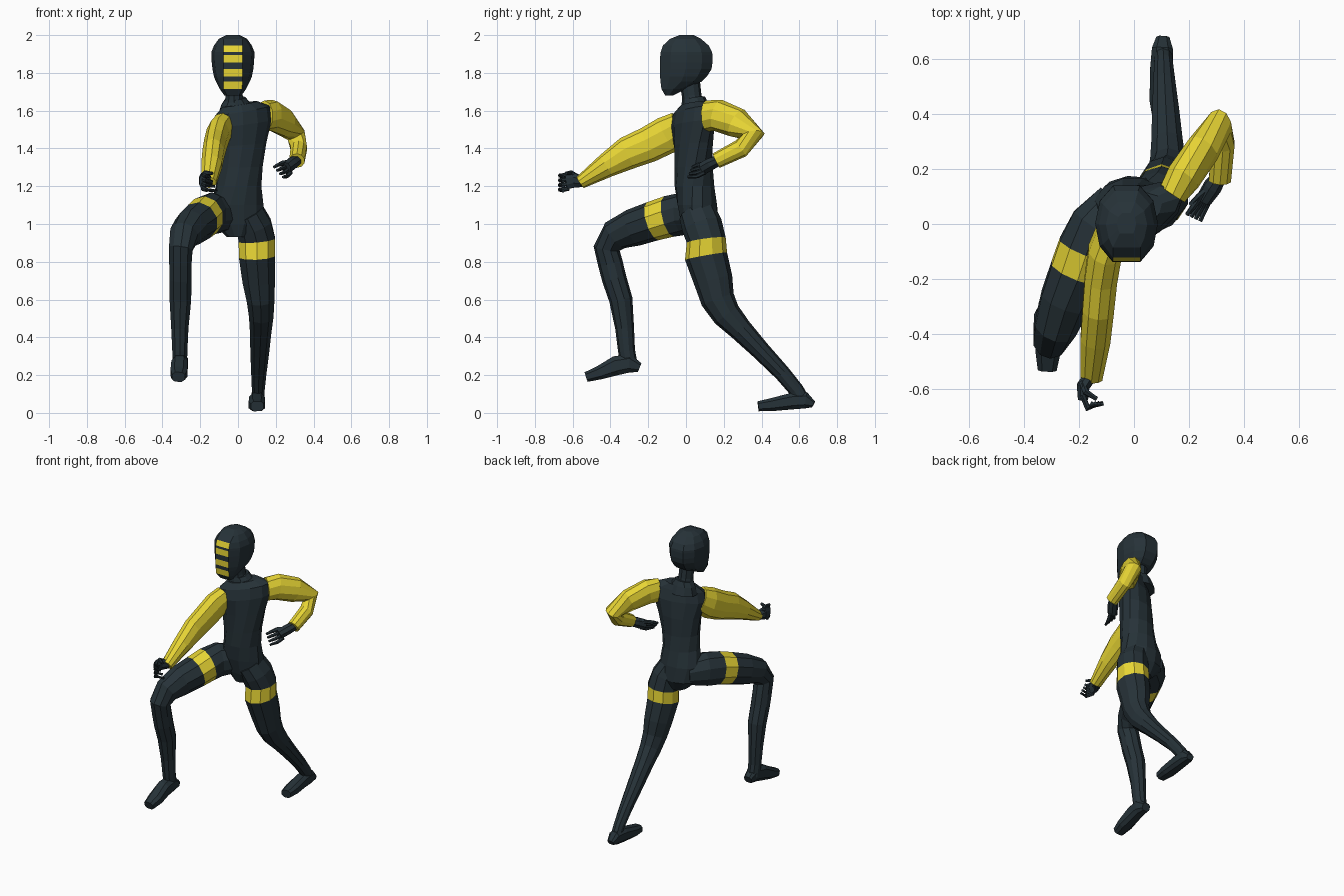
import bpy, bmesh, math
from mathutils import Vector


def material(name, rgb):
    m = bpy.data.materials.new(name)
    m.diffuse_color = (*rgb, 1)
    return m


DARK = material("dark slate", (0.0194, 0.0319, 0.0395))
YELLOW = material("bright yellow", (1.0, 0.831, 0.0437))


def loft(name, rings, base=DARK, accent=None):
    """Skin a list of point rings; accent(i, j) picks yellow faces."""
    bm = bmesh.new()
    rows = [[bm.verts.new(p) for p in r] for r in rings]
    n = len(rows[0])
    for i in range(len(rows) - 1):
        for j in range(n):
            k = (j + 1) % n
            f = bm.faces.new((rows[i][j], rows[i][k], rows[i + 1][k], rows[i + 1][j]))
            f.material_index = 1 if accent and accent(i, j) else 0
    bm.faces.new(rows[0][::-1])
    bm.faces.new(rows[-1])
    bmesh.ops.recalc_face_normals(bm, faces=bm.faces)
    me = bpy.data.meshes.new(name)
    bm.to_mesh(me)
    bm.free()
    me.materials.append(base)
    if accent:
        me.materials.append(YELLOW)
    ob = bpy.data.objects.new(name, me)
    bpy.context.collection.objects.link(ob)
    return ob


def tube(name, path, sides=10, base=DARK, accent=None, power=1.0):
    """Path points are x, y, z, half width, half depth."""
    pts = [Vector(p[:3]) for p in path]
    rings = []
    for i, p in enumerate(path):
        t = (pts[min(i + 1, len(pts) - 1)] - pts[max(i - 1, 0)]).normalized()
        u = (Vector((1, 0, 0)) - t * t.x).normalized()
        v = t.cross(u)
        ring = []
        for j in range(sides):
            a = 2 * math.pi * (j + 0.5) / sides
            c, s = math.cos(a), math.sin(a)
            c = math.copysign(abs(c) ** power, c)
            s = math.copysign(abs(s) ** power, s)
            ring.append(pts[i] + u * c * p[3] + v * s * p[4])
        rings.append(ring)
    return loft(name, rings, base, accent)


# Head with a flat face panel carrying four yellow bars
head = []
for z, yf, yb, hw in [(1.68, -.11, -.07, .045), (1.715, -.13, 0, .07), (1.755, -.135, .085, .09),
                      (1.78, -.137, .11, .1), (1.82, -.138, .135, .108), (1.855, -.138, .14, .112),
                      (1.895, -.136, .14, .114), (1.91, -.134, .138, .114), (1.945, -.122, .12, .1),
                      (1.98, -.085, .08, .075), (2.0, -.035, .04, .035)]:
    d = yb - yf
    half = [(min(.05, hw * .7), yf), (hw * .86, yf + .2 * d), (hw, yf + .5 * d),
            (hw * .85, yf + .8 * d), (hw * .42, yb)]
    ring = half + [(-x, y) for x, y in reversed(half)]
    head.append([(x - .027, y, z) for x, y in ring])
loft("head", head, accent=lambda i, j: j == 9 and i in (1, 3, 5, 7))

# Neck and collar
tube("neck", [(-.02, .04, 1.6, .06, .06), (-.02, .03, 1.68, .047, .052), (-.025, .015, 1.79, .05, .055)])
tube("collar", [(-.01, .05, 1.58, .1, .085), (-.012, .045, 1.635, .08, .07), (-.015, .04, 1.665, .056, .062)])

# Torso: ellipses that twist and tilt towards the shoulders
torso = []
for z, cx, cy, a, b, twist, tilt in [
        (.93, 0, .07, .06, .07, 0, 0), (1.0, .005, .075, .14, .1, -5, 0), (1.1, -.005, .06, .145, .108, 0, 0),
        (1.2, .003, .045, .122, .105, 8, 0), (1.3, .01, .04, .122, .1, 16, .03),
        (1.42, .018, .04, .138, .098, 24, .08), (1.53, .022, .035, .172, .092, 30, .12),
        (1.6, .025, .035, .162, .075, 30, .16), (1.635, .01, .04, .1, .06, 30, .16)]:
    w = math.radians(twist)
    ring = []
    for j in range(12):
        q = 2 * math.pi * (j + .5) / 12
        lx, ly = a * math.cos(q), b * math.sin(q)
        ring.append((cx + lx * math.cos(w) - ly * math.sin(w),
                     cy + lx * math.sin(w) + ly * math.cos(w), z + tilt * lx))
    torso.append(ring)
loft("torso", torso)

# Legs with yellow thigh bands
band = lambda i, j: i == 2
tube("right_leg", [
    (-.06, .07, 1.05, .09, .09), (-.14, -.01, 1.055, .1, .113), (-.175, -.09, 1.04, .105, .11),
    (-.205, -.175, 1.015, .105, .105), (-.25, -.28, .98, .095, .1), (-.285, -.375, .94, .08, .085),
    (-.303, -.42, .87, .066, .07), (-.305, -.4, .79, .062, .066), (-.305, -.38, .71, .062, .065),
    (-.305, -.345, .6, .06, .062), (-.308, -.325, .45, .048, .05), (-.308, -.315, .33, .042, .045),
    (-.308, -.3, .25, .04, .045)], accent=band)
tube("left_leg", [
    (.05, .06, 1.06, .09, .1), (.085, .085, .99, .097, .108), (.1, .107, .915, .102, .104),
    (.1, .106, .83, .1, .113), (.11, .145, .7, .09, .103), (.12, .168, .6, .077, .09),
    (.123, .215, .52, .068, .077), (.12, .29, .44, .06, .062), (.115, .4, .325, .052, .05),
    (.11, .51, .21, .042, .043), (.107, .585, .12, .035, .04), (.105, .61, .08, .035, .038)], accent=band)

# Shoes
tube("right_foot", [(-.305, -.245, .24, .03, .026), (-.305, -.3, .262, .042, .052), (-.31, -.37, .25, .045, .054),
                    (-.312, -.46, .212, .048, .038), (-.315, -.528, .19, .036, .028)], 8, power=.7)
tube("left_foot", [(.105, .675, .045, .025, .018), (.103, .635, .066, .04, .045), (.1, .56, .062, .044, .046),
                   (.1, .45, .043, .046, .036), (.102, .382, .035, .036, .028)], 8, power=.7)

# Yellow sleeves
tube("right_sleeve", [(-.08, -.03, 1.515, .06, .085), (-.105, -.1, 1.472, .064, .1), (-.12, -.2, 1.42, .062, .095),
                      (-.13, -.31, 1.375, .06, .088), (-.14, -.42, 1.31, .057, .065),
                      (-.155, -.56, 1.22, .042, .035)], base=YELLOW)
tube("left_sleeve", [(.14, .11, 1.572, .055, .082), (.18, .17, 1.575, .065, .085), (.25, .27, 1.535, .062, .08),
                     (.308, .355, 1.47, .052, .062), (.322, .29, 1.4, .045, .05),
                     (.312, .16, 1.335, .042, .042)], base=YELLOW)

# Gloved hands: palm, four fingers, thumb
tube("right_palm", [(-.155, -.545, 1.222, .026, .028), (-.185, -.59, 1.232, .026, .042),
                    (-.185, -.635, 1.225, .02, .045)], 8)
tube("left_palm", [(.312, .175, 1.337, .028, .03), (.285, .135, 1.32, .035, .035),
                   (.255, .09, 1.295, .03, .036)], 8)
for i in range(4):
    s = (i - 1.5) / 1.5
    z = 1.224 + .037 * s
    tube(f"right_finger_{i + 1}", [(-.188, -.62, z, .011, .012), (-.168, -.668, z - .006, .012, .012),
                                   (-.112 - .012 * i, -.65, z - .012, .009, .009)], 6)
    tube(f"left_finger_{i + 1}", [(.26 + .018 * s, .1, 1.297 - .024 * s, .012, .012),
                                  (.237 + .024 * s, .06, 1.283 - .03 * s, .011, .011),
                                  (.216 + .024 * s, .022 - .012 * s, 1.275 - .026 * s, .008, .008)], 6)
tube("right_thumb", [(-.19, -.575, 1.25, .013, .014), (-.175, -.61, 1.272, .012, .013),
                     (-.135, -.635, 1.268, .009, .009)], 6)
tube("left_thumb", [(.275, .13, 1.325, .014, .014), (.235, .1, 1.325, .012, .012),
                    (.205, .07, 1.31, .009, .009)], 6)
